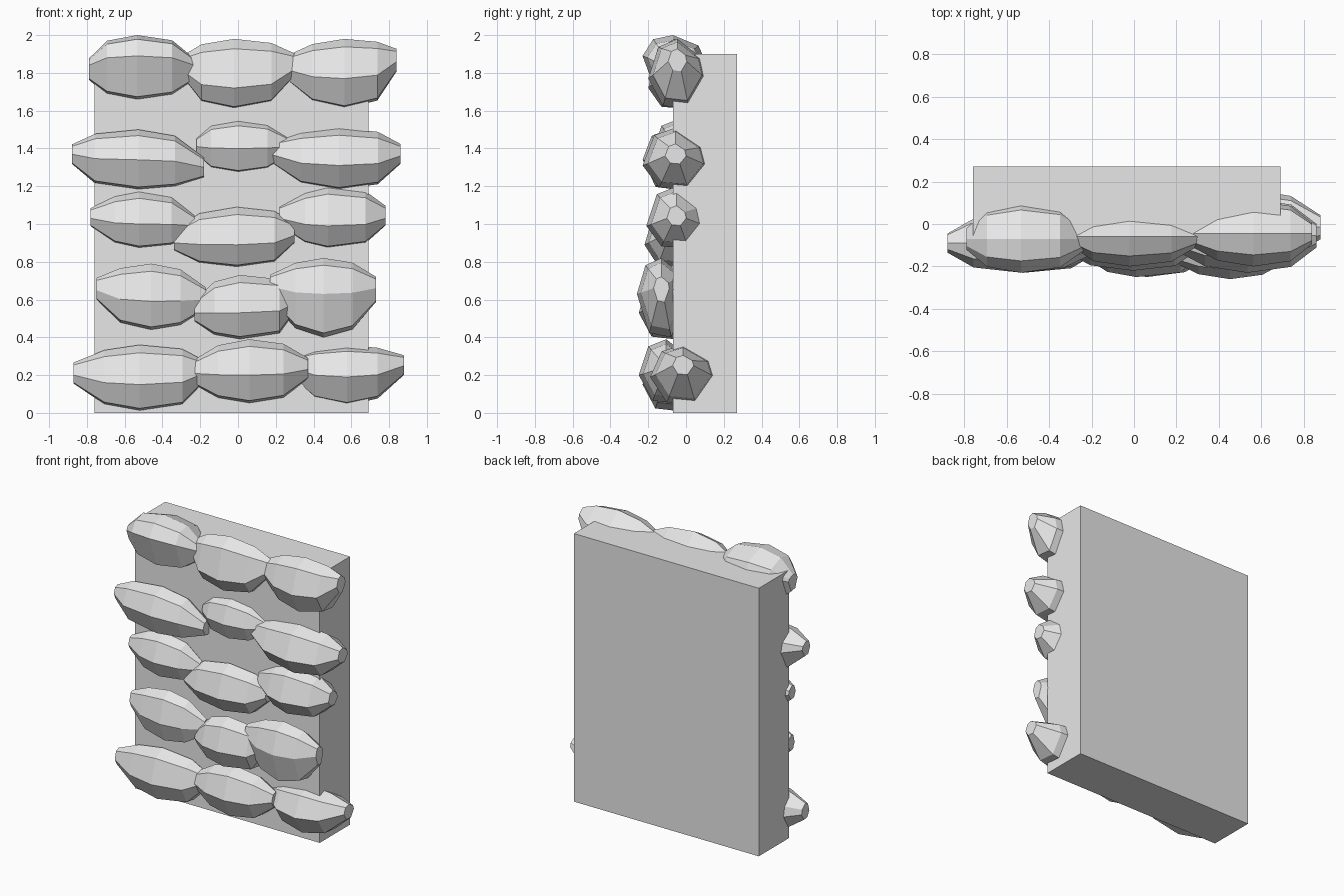
import bpy
import bmesh
import random
from mathutils import Vector

random.seed(4)
cube = bpy.data.objects.get("Cube")
if cube:
    bpy.data.objects.remove(cube, do_unlink=True)

# Single grey stone colour
grey = bpy.data.materials.new("stone grey")
grey.use_nodes = True
colour = (0.8, 0.8, 0.8, 1)
grey.diffuse_color = colour
grey.node_tree.nodes["Principled BSDF"].inputs["Base Color"].default_value = colour


def finish(name, bm):
    """Turn a bmesh into a flat-shaded grey object."""
    bmesh.ops.recalc_face_normals(bm, faces=bm.faces)
    mesh = bpy.data.meshes.new(name)
    bm.to_mesh(mesh)
    bm.free()
    mesh.materials.append(grey)
    obj = bpy.data.objects.new(name, mesh)
    bpy.context.collection.objects.link(obj)
    return obj


def build_slab(name, low, high):
    low, high = Vector(low), Vector(high)
    bm = bmesh.new()
    bmesh.ops.create_cube(bm, size=1)
    for v in bm.verts:
        v.co = (low + high) / 2 + v.co * (high - low)
    finish(name, bm)


def section(front, back, bottom, ridge, top):
    """Seven-sided stone cross-section as (y, z) pairs, from the front ridge upwards."""
    mid = front + (back - front) * 0.5
    return [
        (front, ridge),
        (front + (mid - front) * 0.35, ridge + (top - ridge) * 0.8),
        (mid, top),
        (back - (back - mid) * 0.15, ridge + (top - ridge) * 0.5),
        (back, ridge),
        (mid + (back - mid) * 0.4, bottom),
        (front + (mid - front) * 0.5, bottom + (ridge - bottom) * 0.1),
    ]


def build_stone(name, left, right, bottom, ridge, top, front, back, left_z, right_z):
    """Loft the cross-section along x, shrinking it towards both blunt ends."""
    outline = section(front, back, bottom, ridge, top)
    mid_y = (front + back) / 2
    bm = bmesh.new()
    rings = []
    for t, size, pull in ((0, 0.32, 1), (0.2, 0.82, 0.2), (0.5, 1, 0), (0.8, 0.84, 0.2), (1, 0.32, 1)):
        centre = ridge + ((left_z if t < 0.5 else right_z) - ridge) * pull
        inner = 0 < t < 1
        shift = random.uniform(-0.03, 0.03) if inner else 0
        ring = []
        for y, z in outline:
            x = left + (right - left) * t + shift
            ring.append(bm.verts.new((x, mid_y + (y - mid_y) * size, centre + (z - ridge) * size)))
        rings.append(ring)
    for a, b in zip(rings, rings[1:]):
        for i in range(len(a)):
            j = (i + 1) % len(a)
            bm.faces.new((a[i], a[j], b[j], b[i]))
    bm.faces.new(rings[0])
    bm.faces.new(rings[-1])
    # Split the bent quads so every facet is flat
    bmesh.ops.triangulate(bm, faces=[f for f in bm.faces if len(f.verts) == 4])
    finish(name, bm)


# Backing wall
build_slab("wall_slab", (-0.76, -0.07, 0), (0.69, 0.27, 1.9))

# Stones in hundredths: left, right, bottom, ridge, top, front, back, left end z, right end z
courses = {
    "top": [
        (-79, -23, 165, 189, 200, -23, 9, 184, 184),
        (-29, 30, 161, 172, 198, -20, 8, 181, 182),
        (25, 84, 161, 177, 198, -20, 11, 182, 186),
    ],
    "upper": [
        (-88, -18, 118, 134, 150, -23, 5, 137, 130),
        (-22, 27, 127, 140, 155, -17, 6, 141, 141),
        (17, 86, 118, 131, 151, -23, 12, 137, 136),
    ],
    "middle": [
        (-78, -23, 87, 100, 117, -20, 5, 103, 99),
        (-34, 30, 77, 89, 109, -22, 6, 90, 94),
        (22, 78, 87, 99, 120, -21, 11, 103, 103),
    ],
    "lower": [
        (-75, -17, 44, 59, 79, -22, 0, 65, 60),
        (-23, 30, 39, 53, 73, -25, 2, 53, 58),
        (17, 73, 40, 63, 82, -26, 0, 67, 66),
    ],
    "bottom": [
        (-87, -18, 1, 15, 36, -23, 4, 20, 21),
        (-25, 37, 5, 20, 39, -25, 4, 21, 23),
        (28, 88, 4, 19, 36, -19, 16, 24, 25),
    ],
}
for course, stones in courses.items():
    for place, values in zip(("right", "centre", "left"), stones):
        build_stone(f"{course}_stone_{place}", *(v / 100 for v in values))
